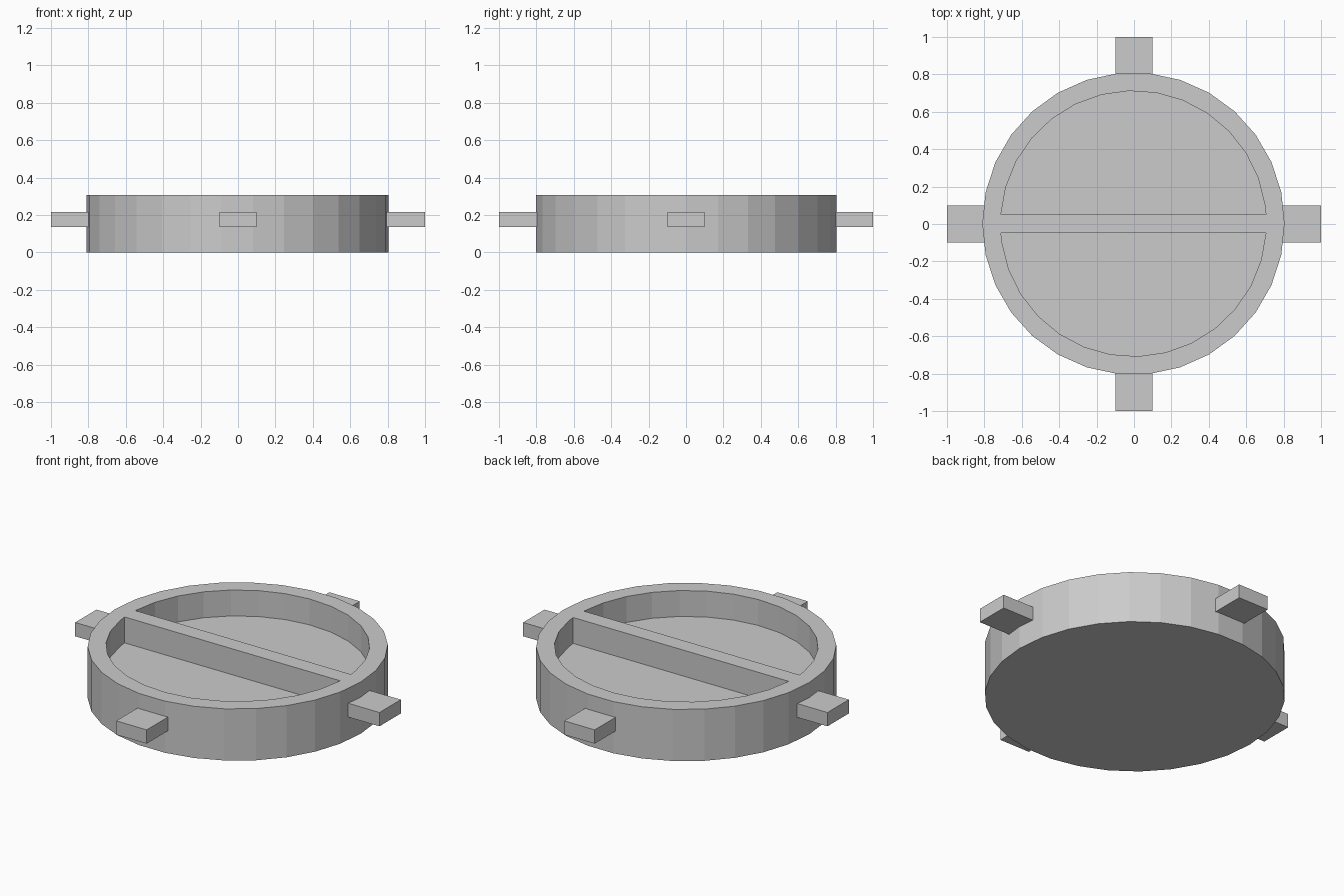
import bpy, bmesh
from math import sin, cos, radians, asin, pi

if "Cube" in bpy.data.objects:
    bpy.data.objects.remove(bpy.data.objects["Cube"])

CX, CY = -0.003, 0.002          # centre of the round body
R_OUT, R_IN = 0.808, 0.71
HEIGHT, FLOOR = 0.307, 0.153
BAR = 0.05                      # half width of the dividing bar
SIDES = 30


def prism(name, profile, z0, z1):
    """Extrude a counter-clockwise profile between two heights."""
    bm = bmesh.new()
    face = bm.faces.new([bm.verts.new((x, y, z0)) for x, y in profile])
    top = bmesh.ops.extrude_face_region(bm, geom=[face])["geom"]
    verts = [v for v in top if isinstance(v, bmesh.types.BMVert)]
    bmesh.ops.translate(bm, vec=(0, 0, z1 - z0), verts=verts)
    bmesh.ops.recalc_face_normals(bm, faces=bm.faces)
    mesh = bpy.data.meshes.new(name)
    bm.to_mesh(mesh)
    bm.free()
    obj = bpy.data.objects.new(name, mesh)
    bpy.context.collection.objects.link(obj)
    return obj


def arc(radius, angles):
    return [(CX + radius * cos(a), CY + radius * sin(a)) for a in angles]


# Round body
step = 2 * pi / SIDES
body = prism("round_body", arc(R_OUT, [i * step for i in range(SIDES)]), 0, HEIGHT)

# Two half-round pockets, leaving the bar between them
edge = asin(BAR / R_IN)
for side, start in (("back", 0), ("front", pi)):
    angles = [edge] + [radians(8) + i * step for i in range(15)] + [pi - edge]
    angles = [a + start for a in angles if edge <= a <= pi - edge]
    cutter = prism(side + "_pocket_cutter", arc(R_IN, angles), FLOOR, HEIGHT + 0.2)
    cutter.hide_render = True
    mod = body.modifiers.new(side + "_pocket", "BOOLEAN")
    mod.operation = "DIFFERENCE"
    mod.solver = "EXACT"
    mod.object = cutter
    bpy.context.view_layer.objects.active = body
    bpy.ops.object.modifier_apply(modifier=mod.name)
    bpy.data.objects.remove(cutter)

# Four locking tabs around the rim
for i, side in enumerate(("right", "back", "left", "front")):
    tab = prism(side + "_tab", [(0.78, -0.1), (1, -0.1), (1, 0.1), (0.78, 0.1)], 0.135, 0.217)
    tab.rotation_euler.z = i * pi / 2
